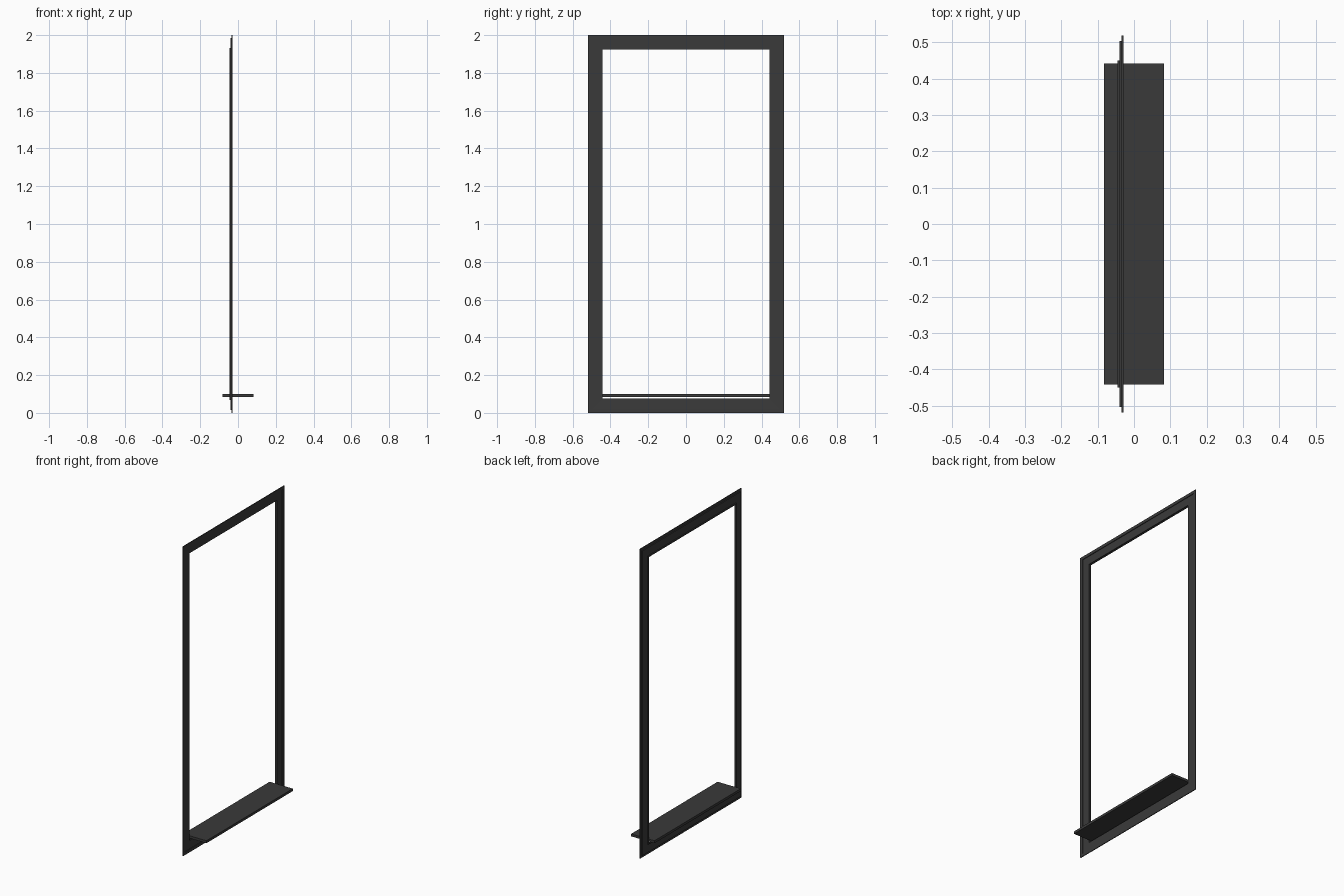
import bpy, bmesh

if "Cube" in bpy.data.objects:
    bpy.data.objects.remove(bpy.data.objects["Cube"])

# Dark grey finish
mat = bpy.data.materials.new("dark_grey")
mat.diffuse_color = (0.042, 0.042, 0.042, 1)
mat.use_nodes = True
mat.node_tree.nodes["Principled BSDF"].inputs["Base Color"].default_value = mat.diffuse_color


def add_object(name, bm):
    bmesh.ops.recalc_face_normals(bm, faces=bm.faces)
    mesh = bpy.data.meshes.new(name)
    bm.to_mesh(mesh)
    bm.free()
    mesh.materials.append(mat)
    obj = bpy.data.objects.new(name, mesh)
    bpy.context.collection.objects.link(obj)
    return obj


# Window casing: stepped moulding profile (inset from outer edge, x) swept with mitred corners
HALF_W, HEIGHT = 0.518, 2.0
profile = [(0, -.029), (0, -.034), (.015, -.034), (.015, -.040), (.068, -.040),
           (.068, -.046), (.075, -.046), (.075, -.040), (.071, -.040),
           (.071, -.034), (.019, -.034 + .001), (.019, -.029)]
bm = bmesh.new()
rings = []
for sy, top in ((-1, 0), (1, 0), (1, 1), (-1, 1)):
    rings.append([bm.verts.new((x, sy * (HALF_W - d), HEIGHT - d if top else d))
                  for d, x in profile])
n = len(profile)
for i in range(4):
    a, b = rings[i], rings[(i + 1) % 4]
    for j in range(n):
        k = (j + 1) % n
        bm.faces.new((a[j], a[k], b[k], b[j]))
add_object("window_casing", bm)

# Sill board lying across the bottom of the opening
bm = bmesh.new()
bmesh.ops.create_cube(bm, size=1)
for v in bm.verts:
    v.co = (v.co.x * 0.166, v.co.y * 0.882, v.co.z * 0.016 + 0.092)
add_object("sill", bm)
